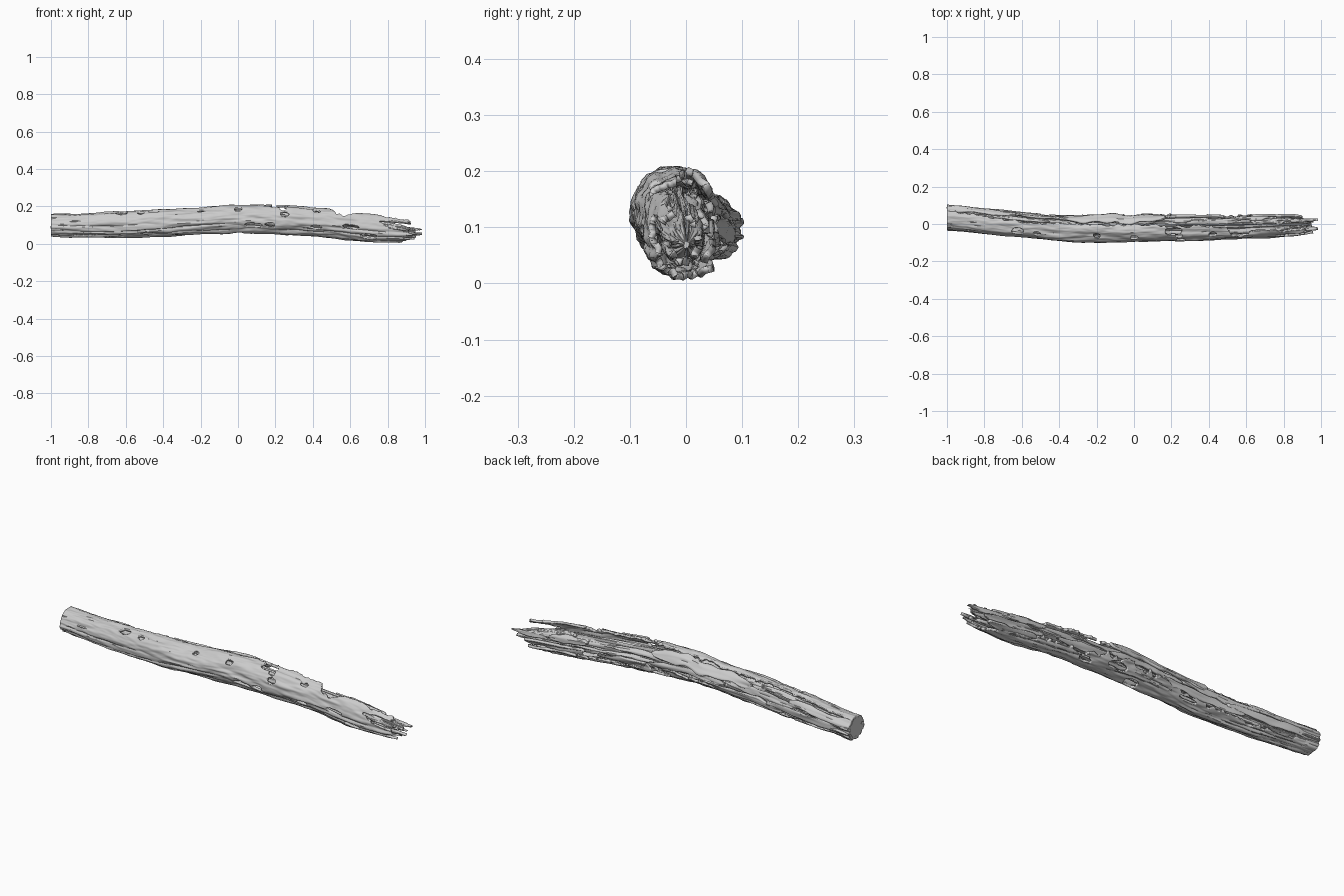
import bpy, bmesh, math, random
from mathutils import Vector, noise

if "Cube" in bpy.data.objects:
    bpy.data.objects.remove(bpy.data.objects["Cube"])

random.seed(7)

# Centre line and half sizes along the log: x, yc, zc, ry, rz
PATH = [(-1.0, .035, .098, .066, .058), (-.6, -.003, .103, .068, .072),
        (-.4, -.024, .112, .072, .073), (-.2, -.024, .122, .073, .071),
        (0, -.022, .135, .074, .075), (.2, -.018, .127, .073, .080),
        (.5, -.010, .108, .073, .082), (.8, -.002, .077, .068, .075),
        (1.0, .002, .066, .055, .06)]
# Bark edges (degrees; 0 = back, 90 = top, 180 = front, 270 = bottom)
TOP_EDGE = [(-1, 50), (-.8, 62), (-.6, 78), (-.4, 66), (-.1, 70), (.1, 72), (.18, 88),
            (.3, 80), (.5, 95), (.53, 136), (.6, 130), (.64, 112), (.74, 108), (.78, 120), (1, 112)]
LOW_EDGE = [(-1, 335), (-.7, 322), (-.4, 326), (0, 345), (.2, 352), (.3, 318),
            (.5, 330), (.65, 305), (1, 305)]
# How far the bark reaches at each angle on the broken end
END_X = [(0, .7), (100, .86), (118, .93), (146, .92), (150, .76), (172, .82),
         (182, .90), (200, .97), (212, .87), (225, .96), (240, .88), (270, .86), (300, .80), (360, .7)]
# Rot holes: x, angle, half length, half angle
HOLES = [(-.62, 122, .025, 11), (-.52, 125, .013, 7), (-.2, 125, .013, 8), (0, 135, .014, 8),
         (.21, 106, .036, 15), (.25, 155, .018, 8), (.24, 128, .014, 8), (.08, 205, .045, 7),
         (.0, 268, .03, 20), (.17, 200, .025, 6), (.42, 128, .016, 8), (.42, 200, .025, 6),
         (.6, 185, .04, 6), (.84, 152, .05, 8), (.7, 215, .04, 7), (.12, 318, .05, 12),
         (.3, 300, .03, 10), (-.3, 310, .04, 6), (-.8, 322, .05, 5)]


def lerp(table, x, k=1):
    for p, q in zip(table, table[1:]):
        if x <= q[0]:
            t = max(0, (x - p[0]) / (q[0] - p[0]))
            return p[k] + (q[k] - p[k]) * t
    return table[-1][k]


def smooth_path(x, k):
    return sum(lerp(PATH, x + d, k) for d in (-.08, -.04, 0, .04, .08)) / 5


def n3(x, a, fx, fa, seed=0):
    return noise.noise(Vector((x * fx + seed * 7.3, math.cos(a) * fa + seed, math.sin(a) * fa)))


def point(x, deg, f):
    a = math.radians(deg)
    return Vector((x, smooth_path(x, 1) + smooth_path(x, 3) * f * math.cos(a),
                   smooth_path(x, 2) + smooth_path(x, 4) * f * math.sin(a)))


def finish(name, bm, thick=0.0, angle=40):
    me = bpy.data.meshes.new(name)
    bm.to_mesh(me)
    bm.free()
    ob = bpy.data.objects.new(name, me)
    bpy.context.collection.objects.link(ob)
    if thick:
        m = ob.modifiers.new("thickness", 'SOLIDIFY')
        m.thickness, m.offset = thick, -1
    bpy.ops.object.select_all(action='DESELECT')
    bpy.context.view_layer.objects.active = ob
    ob.select_set(True)
    bpy.ops.object.shade_smooth_by_angle(angle=math.radians(angle))
    return ob


def grid(rows, closed):
    bm = bmesh.new()
    vs = [[bm.verts.new(p) for p in r] for r in rows]
    n = len(rows[0])
    for a, b in zip(vs, vs[1:]):
        for j in range(n if closed else n - 1):
            k = (j + 1) % n
            bm.faces.new((a[j], a[k], b[k], b[j]))
    return bm, vs


# Bark shell: smooth front and underside, ragged edges, rot holes
def bark_factor(x, deg):
    a = math.radians(deg)
    low = max(0, min(1, (deg - 165) / 30))
    crease = max(0, 1 - 3.5 * abs(n3(x, a, 2.2, 2.4, 3)))
    return (1.01 + .10 * n3(x, a, 4, 1.8) + .06 * n3(x, a, 10, 4, 1)
            + .03 * n3(x, a, 22, 8, 4) - crease * (.02 + .07 * low))


def bark_keep(x, deg):
    a = math.radians(deg)
    jag = 16 * n3(x, 0, 14, 1, 5) + 12 * n3(x, 0, 40, 1, 6)
    if deg < lerp(TOP_EDGE, x) + jag * .8 or deg > lerp(LOW_EDGE, x) + jag * 1.6:
        return False
    if x > lerp(END_X, deg) + .03 * n3(0, a, 1, 9, 8):
        return False
    wob = 1 + .5 * n3(x, a, 25, 6, 2)
    return all(((x - h[0]) / h[2]) ** 2 + ((deg - h[1]) / h[3]) ** 2 > wob for h in HOLES)


NX, NA = 330, 110
xs = [-1 + 1.98 * i / NX for i in range(NX + 1)]
degs = [30 + 330 * j / NA for j in range(NA + 1)]
bm, vs = grid([[point(x, d, bark_factor(x, d)) for d in degs] for x in xs], False)
gone = [vs[i][j] for i, x in enumerate(xs) for j, d in enumerate(degs) if not bark_keep(x, d)]
bmesh.ops.delete(bm, geom=gone, context='VERTS')
for _ in range(3):
    edge = [v for v in bm.verts if v.is_boundary and v.co.x > -.995]
    bmesh.ops.smooth_vert(bm, verts=edge, factor=.5, use_axis_x=True, use_axis_y=True, use_axis_z=True)
finish("bark_shell", bm, .012)

# Heartwood: deeply grooved core, fat at the sawn end, thin at the broken end
CORE = [(-1, .97), (-.8, .88), (-.6, .76), (-.3, .72), (.1, .64), (.3, .55), (.5, .55), (.75, .6), (.88, .42), (.95, .1)]


def core_factor(x, deg):
    a = math.radians(deg)
    groove = max(0, 1 - 3 * abs(n3(x, a, 1.8, 1.9, 11)))
    fine = max(0, 1 - 4 * abs(n3(x, a, 4, 3.5, 12)))
    return lerp(CORE, x) * (1.02 + .25 * n3(x, a, 4.5, 1.8, 13) - .26 * groove - .08 * fine)


rows = [[point(-1 + 1.95 * i / 220, d, core_factor(-1 + 1.95 * i / 220, d))
         for d in range(0, 360, 4)] for i in range(221)]
bm, vs = grid(rows, True)
bm.faces.new(list(reversed(vs[0])))
bm.faces.new(vs[-1])
finish("heartwood", bm)


# Splinter: long tapered curved slab following the log
def splinter(name, x0, x1, deg, half, f, seed, blunt=.35, thick=.013):
    rows = []
    for i in range(41):
        u = i / 40
        x = x0 + (x1 - x0) * u
        w = half * max(.05, (4 * u * (1 - u)) ** blunt) if x0 > -.99 else half * max(.05, (1 - u * u)) ** blunt
        mid = deg + 10 * n3(x, 0, 5, 1, seed)
        row = []
        for j in range(9):
            v = j / 4 - 1
            jag = 1 + .5 * n3(x, v, 16, 1, seed + 20)
            d = mid + w * v * jag
            a = math.radians(d)
            groove = max(0, 1 - 5 * abs(n3(x, a, 2, 3, seed + 5)))
            row.append(point(x, d, f * (1.02 + .12 * n3(x, a, 7, 3, seed) - .05 * groove)))
        rows.append(row)
    bm, _ = grid(rows, False)
    finish(name, bm, thick)


# Weathered slabs along the open back: x0, x1, angle, half angle, radius factor
BACK = [(-1, -.63, 32, 20, 1.0), (-1, -.5, -6, 18, .98), (-.76, -.45, 58, 12, .84),
        (-.68, -.25, 18, 18, .9), (-.6, -.1, -18, 15, .98), (-.4, .17, 40, 24, 1.02),
        (-.25, .18, 2, 14, .9), (.02, .4, 30, 16, .68), (.15, .48, -22, 14, .85),
        (.35, .58, 15, 16, .55), (.54, .76, 24, 22, .68), (.56, .9, -26, 16, .8),
        (.6, .88, -50, 14, 1.0), (.62, .84, 62, 13, .6)]
for k, (x0, x1, d, h, f) in enumerate(BACK):
    splinter(f"back_slab_{k + 1}", x0, x1, d, h, f, k + 30)

# Loose fibres on the back
for k in range(6):
    x0 = -.85 + .18 * k
    splinter(f"fibre_{k + 1}", x0, x0 + random.uniform(.15, .3), random.uniform(-30, 60),
             random.uniform(6, 9), random.uniform(.72, .9), k + 60, .6, .01)

# Jagged spikes at the broken end
for k, (x1, d, f) in enumerate([(.985, 210, .62), (.95, 250, .6), (.985, 15, .5),
                                (.96, 320, .5), (.92, 175, .45)]):
    splinter(f"end_spike_{k + 1}", .66, x1, d, 24, f, k + 90, .7, .014)
